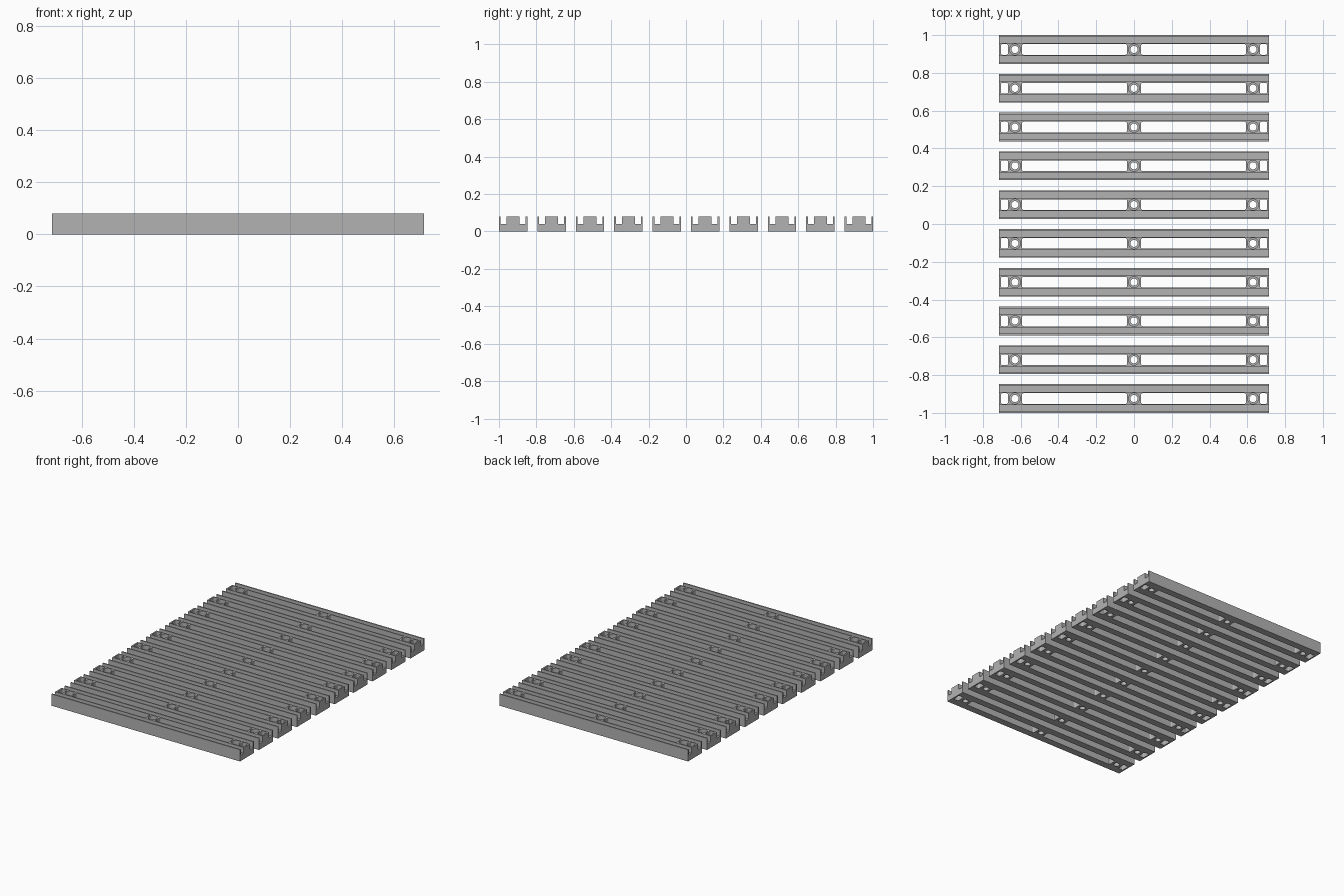
import bpy, bmesh, math

if "Cube" in bpy.data.objects:
    bpy.data.objects.remove(bpy.data.objects["Cube"])

HALF_LEN, HALF_W, HEIGHT = 0.715, 0.076, 0.08
COUNT = 10
PITCH = (2 - 2 * HALF_W) / (COUNT - 1)

grey = bpy.data.materials.new("plain grey")
grey.diffuse_color = (0.45, 0.45, 0.45, 1)
grey.use_nodes = True
grey.node_tree.nodes["Principled BSDF"].inputs["Base Color"].default_value = grey.diffuse_color


def make_object(name, bm):
    bmesh.ops.recalc_face_normals(bm, faces=bm.faces)
    mesh = bpy.data.meshes.new(name)
    bm.to_mesh(mesh)
    bm.free()
    mesh.materials.append(grey)
    obj = bpy.data.objects.new(name, mesh)
    bpy.context.collection.objects.link(obj)
    return obj


def loft(bm, loops):
    """Skin a stack of equal-length closed loops and cap both ends."""
    rings = [[bm.verts.new(p) for p in loop] for loop in loops]
    n = len(rings[0])
    for a, b in zip(rings, rings[1:]):
        for i in range(n):
            j = (i + 1) % n
            bm.faces.new((a[i], a[j], b[j], b[i]))
    bm.faces.new(rings[0])
    bm.faces.new(rings[-1])


def circle(x, r, z, n=32):
    return [(x + r * math.cos(2 * math.pi * i / n),
             r * math.sin(2 * math.pi * i / n), z) for i in range(n)]


def rounded_rect(x0, x1, hy, r, z, steps=4):
    pts = []
    corners = [(x1 - r, hy - r), (x0 + r, hy - r), (x0 + r, r - hy), (x1 - r, r - hy)]
    for k, (cx, cy) in enumerate(corners):
        for s in range(steps + 1):
            a = math.pi / 2 * (k + s / steps)
            pts.append((cx + r * math.cos(a), cy + r * math.sin(a), z))
    return pts


# Slat: thin side lips, two grooves and a raised central rib
half = [(HALF_W, 0), (HALF_W, HEIGHT), (0.067, HEIGHT), (0.067, 0.04),
        (0.035, 0.04), (0.035, HEIGHT)]
profile = half + [(-y, z) for y, z in reversed(half)]
bm = bmesh.new()
loft(bm, [[(x, y, z) for y, z in profile] for x in (-HALF_LEN, HALF_LEN)])
slat = make_object("slats", bm)
slat.location.y = -1 + HALF_W

# Cutters: long slots, short end slots, and stepped screw holes
bm = bmesh.new()
for x0, x1 in ((-0.705, -0.667), (-0.593, -0.037), (0.037, 0.593), (0.667, 0.705)):
    loft(bm, [rounded_rect(x0, x1, 0.028, 0.008, z) for z in (-0.05, 0.15)])
for x in (-0.63, 0, 0.63):
    loft(bm, [circle(x, 0.019, -0.05), circle(x, 0.019, 0.05),
              circle(x, 0.029, 0.05), circle(x, 0.029, 0.15)])
cutter = make_object("slot_and_hole_cutter", bm)
cutter.location = slat.location
cutter.hide_render = True
cutter.hide_viewport = False
cutter.display_type = 'WIRE'

cut = slat.modifiers.new("openings", 'BOOLEAN')
cut.operation = 'DIFFERENCE'
cut.solver = 'EXACT'
cut.object = cutter

# Row of identical slats
row = slat.modifiers.new("row", 'ARRAY')
row.count = COUNT
row.use_relative_offset = False
row.use_constant_offset = True
row.constant_offset_displace = (0, PITCH, 0)
